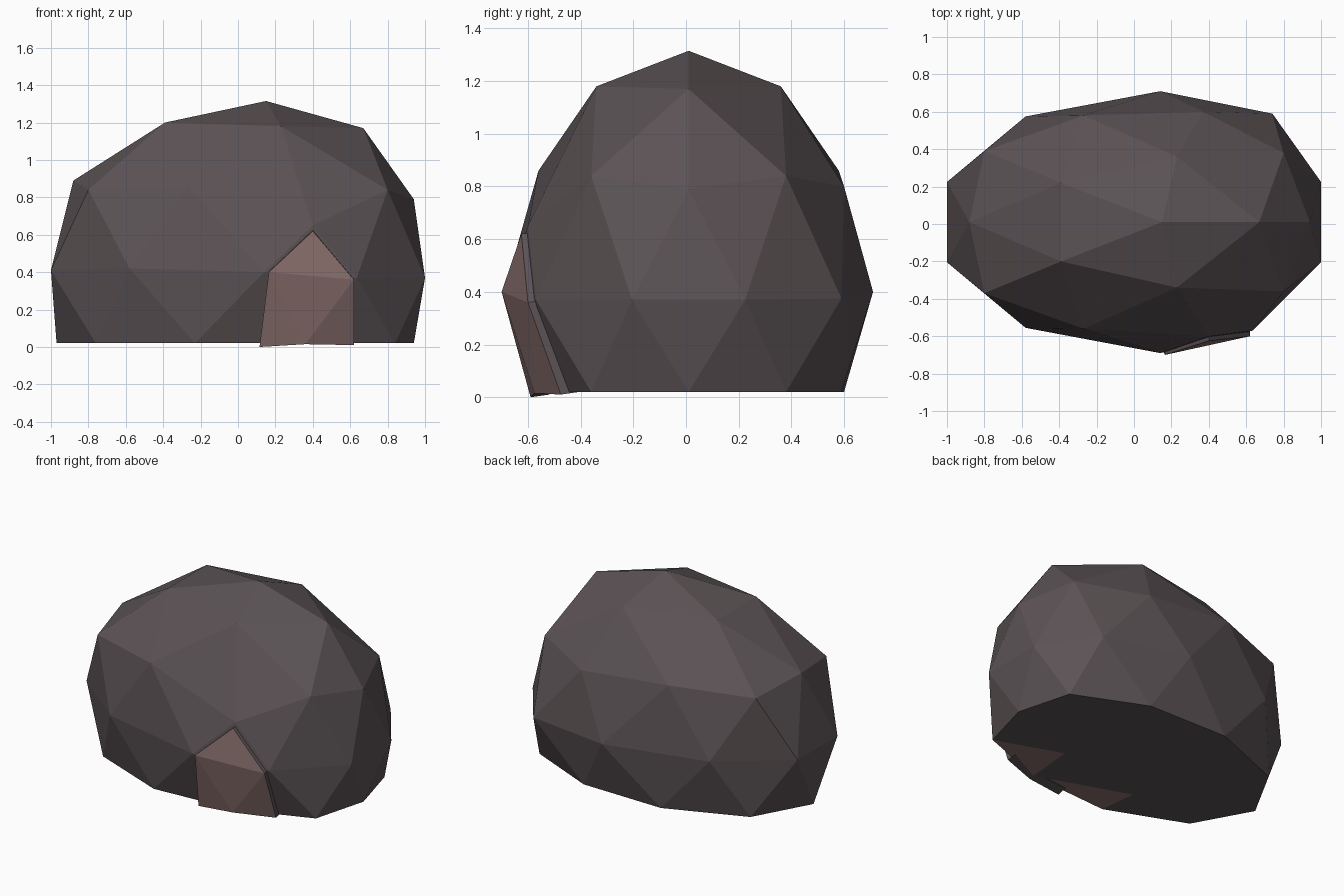
import bpy, bmesh
from mathutils import Vector

if "Cube" in bpy.data.objects:
    bpy.data.objects.remove(bpy.data.objects["Cube"])

def material(name, col):
    m = bpy.data.materials.new(name)
    m.diffuse_color = (*col, 1)
    m.use_nodes = True
    m.node_tree.nodes["Principled BSDF"].inputs["Base Color"].default_value = m.diffuse_color
    return m

stone = material("dark_stone", (0.105, 0.085, 0.09))
pink = material("pink_stone", (0.26, 0.165, 0.16))

def finish(bm, name):
    bmesh.ops.recalc_face_normals(bm, faces=bm.faces)
    me = bpy.data.meshes.new(name)
    bm.to_mesh(me)
    bm.free()
    me.materials.append(stone)
    me.materials.append(pink)
    ob = bpy.data.objects.new(name, me)
    bpy.context.collection.objects.link(ob)
    return ob

# Boulder: half profile points (x, half depth, z), ring by ring from the top
HALF = [(.15, 0, 1.315),
        (.67, 0, 1.17), (.23, .35, 1.18), (-.39, .21, 1.20),
        (.94, 0, .79), (.80, .37, .84), (.37, .59, .80),
        (-.27, .57, .86), (-.80, .38, .84), (-.88, 0, .89),
        (1, .215, .37), (.74, .58, .375), (.14, .70, .40),
        (-.58, .565, .42), (-1, .215, .41),
        (.94, 0, .02), (.84, .37, .02), (.36, .58, .02),
        (-.23, .59, .02), (-.76, .38, .02), (-.97, 0, .02),
        (.39, .21, .02), (-.26, .33, .02), (-.50, 0, .02), (-.10, 0, .02)]
# Front vertices that are reshaped around the raised panel
FRONT = {6: (.40, -.60, .65), 11: (.635, -.57, .37), 17: (.36, -.54, .02)}

bm = bmesh.new()
bmesh.ops.create_icosphere(bm, subdivisions=2, radius=1)
for v in bm.verts:
    side = -1 if v.co.y < -0.01 else 1
    guess = Vector((v.co.x, abs(v.co.y) * .7, max(.4 + .9 * v.co.z, -.1)))
    i = min(range(len(HALF)), key=lambda k: (Vector(HALF[k]) - guess).length)
    x, h, z = HALF[i]
    v.co = FRONT[i] if side < 0 and i in FRONT else (x, .01 + side * h, z)

# Two pink triangles on the underside below the panel
for f in bm.faces:
    c = f.calc_center_median()
    if c.z < .03 and c.y < -.27 and (c.x > .35 or (c.x < .05 and c.y < -.43)) \
            and c.x > -.2 and c.x < .62:
        f.material_index = 1
finish(bm, "boulder")

# Raised panel: pink creased face with dark rim walls going into the boulder
OUTER = [(.165, -.70, .40), (.40, -.625, .62), (.62, -.60, .36),
         (.62, -.475, .01), (.36, -.575, .015), (.115, -.59, 0)]
bm = bmesh.new()
front = [bm.verts.new(p) for p in OUTER]
back = [bm.verts.new((p[0] + (.36 - p[0]) * .02, p[1] + .07, p[2] + .01)) for p in OUTER]
for tri in ((0, 1, 2), (0, 2, 4), (2, 3, 4), (0, 4, 5)):
    bm.faces.new([front[i] for i in tri]).material_index = 1
    bm.faces.new([back[i] for i in reversed(tri)])
for i in range(6):
    j = (i + 1) % 6
    bm.faces.new((front[i], front[j], back[j], back[i]))
finish(bm, "front_panel")
